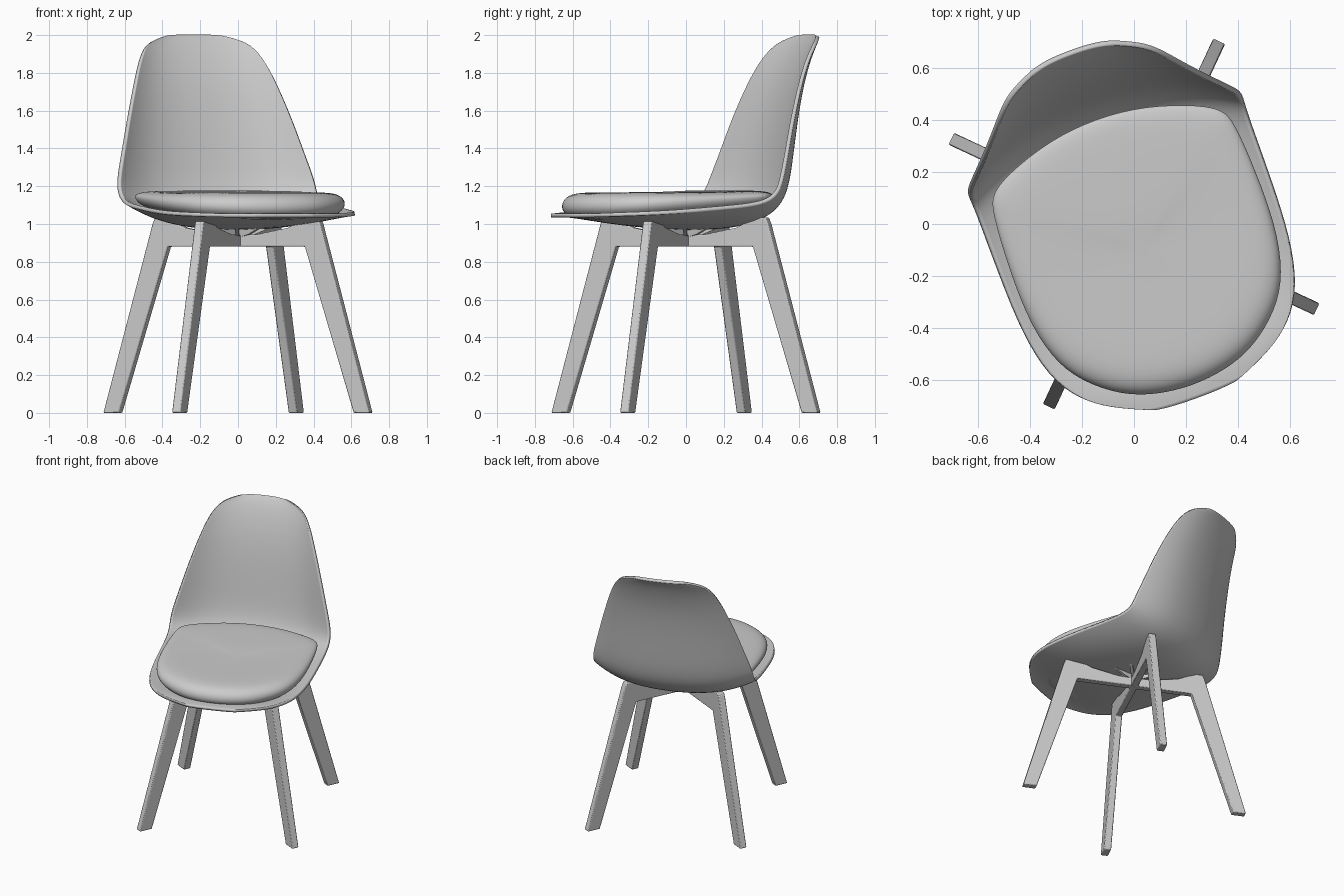
import bpy, bmesh, math
from mathutils import Matrix

if "Cube" in bpy.data.objects:
    bpy.data.objects.remove(bpy.data.objects["Cube"])

TURN = Matrix.Rotation(math.radians(20), 4, 'Z')   # whole chair is turned on the floor

grey = bpy.data.materials.new("light grey")
grey.diffuse_color = (0.6, 0.6, 0.6, 1)
grey.use_nodes = True
grey.node_tree.nodes["Principled BSDF"].inputs["Base Color"].default_value = grey.diffuse_color


def make(name, verts, faces, mods=(), angle=40):
    me = bpy.data.meshes.new(name)
    me.from_pydata(verts, [], faces)
    me.transform(TURN)
    me.materials.append(grey)
    ob = bpy.data.objects.new(name, me)
    bpy.context.collection.objects.link(ob)
    for kind, props in mods:
        m = ob.modifiers.new(kind, kind)
        for k, v in props.items():
            setattr(m, k, v)
    bpy.ops.object.select_all(action='DESELECT')
    bpy.context.view_layer.objects.active = ob
    ob.select_set(True)
    bpy.ops.object.shade_smooth_by_angle(angle=math.radians(angle))
    return ob


def grid_faces(rows, cols):
    return [(i * cols + j, i * cols + j + 1, (i + 1) * cols + j + 1, (i + 1) * cols + j)
            for i in range(rows - 1) for j in range(cols - 1)]


# Moulded shell: centre line (y, z) and right rim (x, y, z), front to top
centre = [(-.71, 1.035), (-.66, 1.04), (-.58, 1.035), (-.45, 1.01), (-.25, .98), (0, .965),
          (.2, .97), (.36, 1.005), (.46, 1.085), (.505, 1.2), (.53, 1.35), (.56, 1.55),
          (.60, 1.75), (.655, 1.9), (.69, 1.965), (.712, 1.99)]
rim = [(.17, -.70, 1.035), (.33, -.63, 1.035), (.43, -.56, 1.04), (.51, -.44, 1.045),
       (.548, -.25, 1.055), (.555, -.03, 1.075), (.556, .15, 1.09), (.557, .27, 1.115),
       (.563, .325, 1.17), (.553, .35, 1.25), (.52, .385, 1.36), (.47, .435, 1.54),
       (.405, .505, 1.74), (.35, .57, 1.88), (.285, .64, 1.96), (.17, .69, 1.99)]
ts = [-1, -.93, -.82, -.68, -.5, -.25, 0, .25, .5, .68, .82, .93, 1]
verts = []
for (cy, cz), (rx, ry, rz) in zip(centre, rim):
    for t in ts:
        k = abs(t) ** 2.6
        verts.append((rx * t, cy + (ry - cy) * k, cz + (rz - cz) * k))
make("shell", verts, grid_faces(len(rim), len(ts)),
     [('SUBSURF', dict(levels=2, render_levels=2)),
      ('SOLIDIFY', dict(thickness=.02, offset=1))])

# Seat cushion: stacked rings of one outline
half = [(0, -.665), (.14, -.65), (.27, -.605), (.40, -.50), (.475, -.38), (.515, -.19),
        (.51, .08), (.497, .24), (.475, .295), (.40, .345), (.2, .415), (0, .435)]
outline = half + [(-x, y) for x, y in half[-2:0:-1]]
n = len(outline)
verts = []
for scale, blend, drop in [(.8, 0, .08), (.97, 0, .04), (1.005, 0, 0), (.985, .5, 0),
                           (.92, .85, 0), (.8, 1, 0), (.5, 1, 0), (.2, 1, 0)]:
    for x, y in outline:
        edge = 1.085 + .065 * (y + .66)
        top = 1.168 + .01 * max(0, y) / .43
        verts.append((x * scale, (y + .1) * scale - .1, edge + (top - edge) * blend - drop))
faces = [(r * n + i, r * n + (i + 1) % n, (r + 1) * n + (i + 1) % n, (r + 1) * n + i)
         for r in range(7) for i in range(n)]
faces += [tuple(range(7 * n, 8 * n)), tuple(reversed(range(n)))]
make("seat_cushion", verts, faces, [('SUBSURF', dict(levels=2, render_levels=2))], 60)


def plate(name, profile, thickness, angle, bevel):
    """Radial plate: profile of (radius, z) extruded sideways, turned about z."""
    c, s = math.cos(angle), math.sin(angle)
    m = len(profile)
    vs = [(r * c - w * s, r * s + w * c, z)
          for w in (-thickness / 2, thickness / 2) for r, z in profile]
    fs = [tuple(range(m)), tuple(reversed(range(m, 2 * m)))]
    fs += [(i, i + m, (i + 1) % m + m, (i + 1) % m) for i in range(m)]
    make(name, vs, fs, [('BEVEL', dict(width=bevel, segments=2))] if bevel else [], 30)


# Four splayed legs, each with its half of the crossed rail
leg = [(0, .88), (.40, .88), (.685, 0), (.777, 0), (.49, 1.0), (.475, 1.035), (.42, 1.035),
       (.30, .98), (.12, .945), (0, .94)]
for i, name in enumerate(["back_right", "back_left", "front_left", "front_right"]):
    plate(name + "_leg", leg, .05, math.radians(45 + 90 * i), .006)

# Small support ribs between the rails and the shell
rib = [(.02, .93), (.09, .945), (.22, 1.0), (.02, 1.0)]
for i in range(8):
    plate("support_rib_%d" % (i + 1), rib, .02, math.radians(22.5 + 45 * i), 0)
